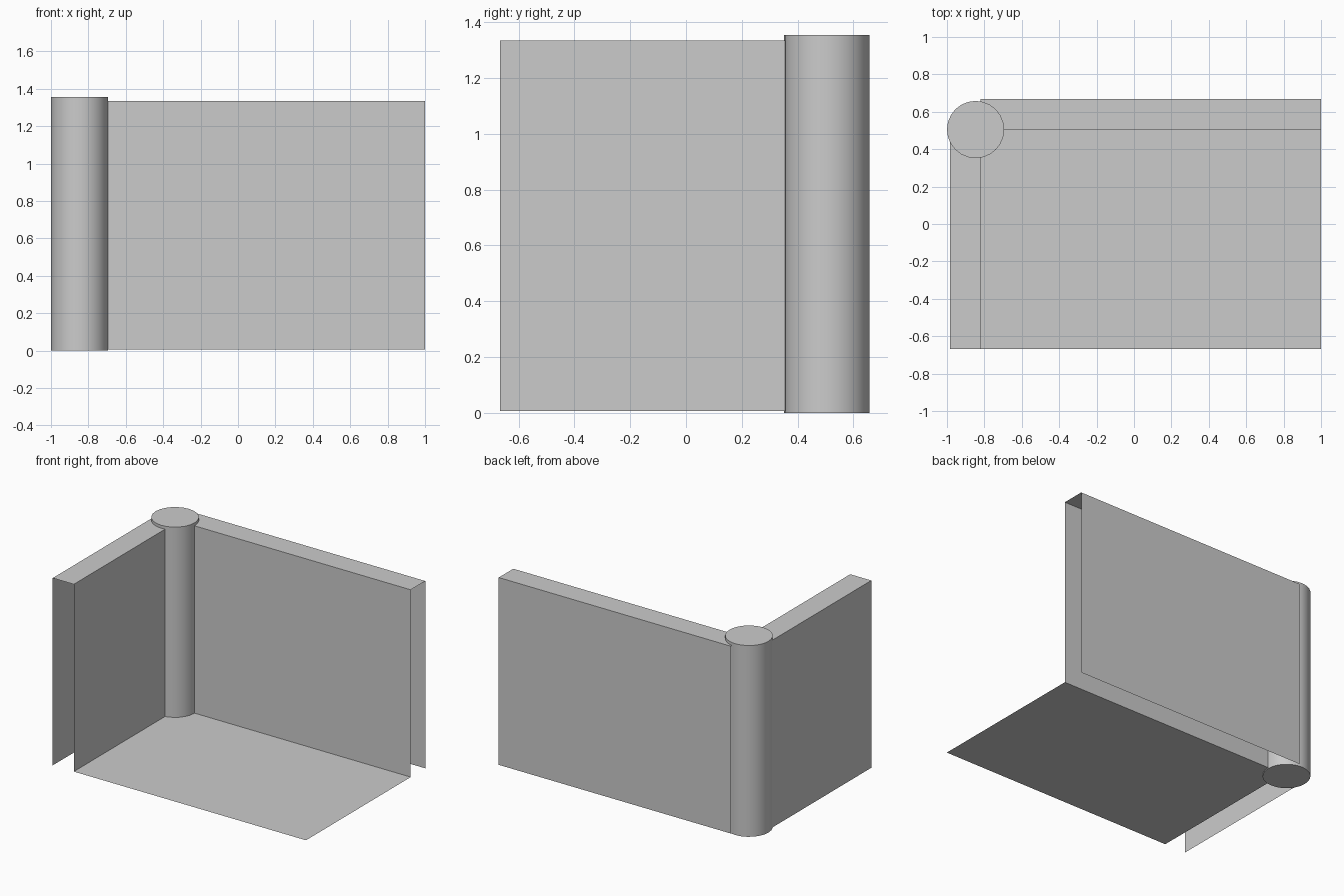
import bpy

if "Cube" in bpy.data.objects:
    bpy.data.objects.remove(bpy.data.objects["Cube"])

# Room corner: inner wall planes, outer wall planes and outer limits
IN_X, IN_Y = -0.82, 0.505
OUT_X, OUT_Y = -0.985, 0.668
END_X, END_Y = 1.0, -0.667
BOTTOM, TOP = 0.007, 1.334


def sheet(name, profile_a, profile_b):
    """Strip of quads joining two matching open profiles."""
    n = len(profile_a)
    faces = [(i, i + 1, n + i + 1, n + i) for i in range(n - 1)]
    mesh = bpy.data.meshes.new(name)
    mesh.from_pydata(profile_a + profile_b, [], faces)
    obj = bpy.data.objects.new(name, mesh)
    bpy.context.collection.objects.link(obj)
    return obj


# Floor: single flat sheet
sheet("floor", [(IN_X, END_Y, BOTTOM), (END_X, END_Y, BOTTOM)],
      [(IN_X, IN_Y, BOTTOM), (END_X, IN_Y, BOTTOM)])


# Walls: inner face, top strip and outer face, open at the end and underneath
def left_profile(y):
    return [(IN_X, y, BOTTOM), (IN_X, y, TOP), (OUT_X, y, TOP), (OUT_X, y, BOTTOM)]


def back_profile(x):
    return [(x, IN_Y, BOTTOM), (x, IN_Y, TOP), (x, OUT_Y, TOP), (x, OUT_Y, BOTTOM)]


sheet("left_wall", left_profile(IN_Y), left_profile(END_Y))
sheet("back_wall", back_profile(END_X), back_profile(IN_X))

# Round corner column, slightly taller than the walls
HEIGHT = 1.355
bpy.ops.mesh.primitive_cylinder_add(vertices=24, radius=0.153, depth=HEIGHT,
                                    location=(-0.847, IN_Y, HEIGHT / 2))
bpy.context.object.name = "corner_column"
bpy.ops.object.shade_smooth_by_angle()
